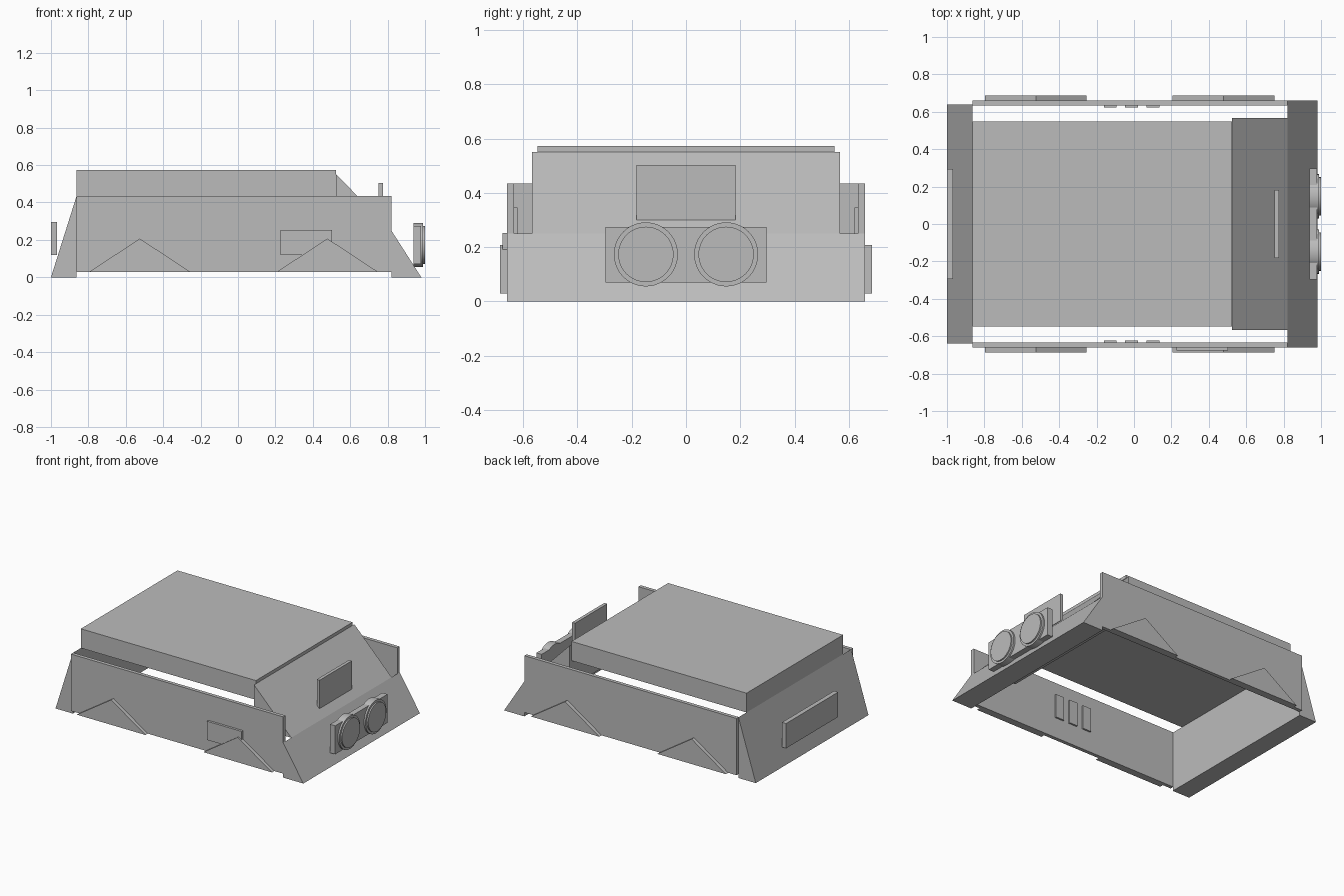
import bpy, bmesh, math
from mathutils import Matrix

if "Cube" in bpy.data.objects:
    bpy.data.objects.remove(bpy.data.objects["Cube"])

grey = bpy.data.materials.new("plain grey")
grey.diffuse_color = (0.5, 0.5, 0.5, 1)
grey.use_nodes = True
grey.node_tree.nodes["Principled BSDF"].inputs["Base Color"].default_value = grey.diffuse_color


def finish(name, bm):
    bmesh.ops.recalc_face_normals(bm, faces=bm.faces)
    mesh = bpy.data.meshes.new(name)
    bm.to_mesh(mesh)
    bm.free()
    mesh.materials.append(grey)
    obj = bpy.data.objects.new(name, mesh)
    bpy.context.collection.objects.link(obj)
    return obj


def prism(name, profile, y0, y1):
    """Extrude an x-z profile from y0 to y1."""
    bm = bmesh.new()
    face = bm.faces.new([bm.verts.new((x, y0, z)) for x, z in profile])
    ext = bmesh.ops.extrude_face_region(bm, geom=[face])
    verts = [g for g in ext["geom"] if isinstance(g, bmesh.types.BMVert)]
    bmesh.ops.translate(bm, verts=verts, vec=(0, y1 - y0, 0))
    return finish(name, bm)


def box(name, x0, x1, y0, y1, z0, z1):
    return prism(name, [(x0, z0), (x1, z0), (x1, z1), (x0, z1)], y0, y1)


def disc(name, x0, x1, y, z, r):
    """Cylinder lying along x."""
    bm = bmesh.new()
    bmesh.ops.create_cone(
        bm, cap_ends=True, segments=48, radius1=r, radius2=r, depth=x1 - x0,
        matrix=Matrix.Translation(((x0 + x1) / 2, y, z))
        @ Matrix.Rotation(math.pi / 2, 4, 'Y'))
    obj = finish(name, bm)
    bpy.context.view_layer.objects.active = obj
    obj.select_set(True)
    bpy.ops.object.shade_smooth_by_angle(angle=math.radians(30))
    obj.select_set(False)


# Roof and sloping windscreen
box("roof", -0.863, 0.525, -0.547, 0.547, 0.435, 0.573)
prism("windscreen", [(0.525, 0.25), (0.82, 0.25), (0.525, 0.55)], -0.568, 0.568)

# Nose and tail wedges
prism("nose", [(0.82, 0), (0.98, 0), (0.82, 0.25)], -0.66, 0.66)
prism("tail", [(-1, 0), (-0.863, 0), (-0.863, 0.435)], -0.638, 0.638)

# Side panels with wheel arches and inner vents
for side, s in (("right", -1), ("left", 1)):
    box(f"{side}_panel", -0.863, 0.82, s * 0.634, s * 0.66, 0.028, 0.435)
    for end, x in (("rear", -0.525), ("front", 0.478)):
        prism(f"{side}_{end}_arch",
              [(x - 0.272, 0.028), (x + 0.272, 0.028), (x, 0.207)],
              s * 0.66, s * 0.686)
    for i in range(3):
        x = -0.127 + 0.114 * i
        box(f"{side}_vent_{i + 1}", x - 0.034, x + 0.034,
            s * 0.622, s * 0.634, 0.175, 0.345)

# Plates on the side, tail and windscreen
box("side_plate", 0.228, 0.502, -0.677, -0.66, 0.118, 0.252)
box("tail_plate", -1, -0.968, -0.295, 0.295, 0.118, 0.296)
box("windscreen_plate", 0.752, 0.775, -0.182, 0.182, 0.3, 0.503)

# Grille with two headlights
box("grille", 0.937, 0.978, -0.296, 0.296, 0.07, 0.274)
for side, y in (("right", -0.148), ("left", 0.148)):
    disc(f"{side}_headlight_rim", 0.937, 0.99, y, 0.173, 0.118)
    disc(f"{side}_headlight_lens", 0.94, 1.0, y, 0.173, 0.102)
